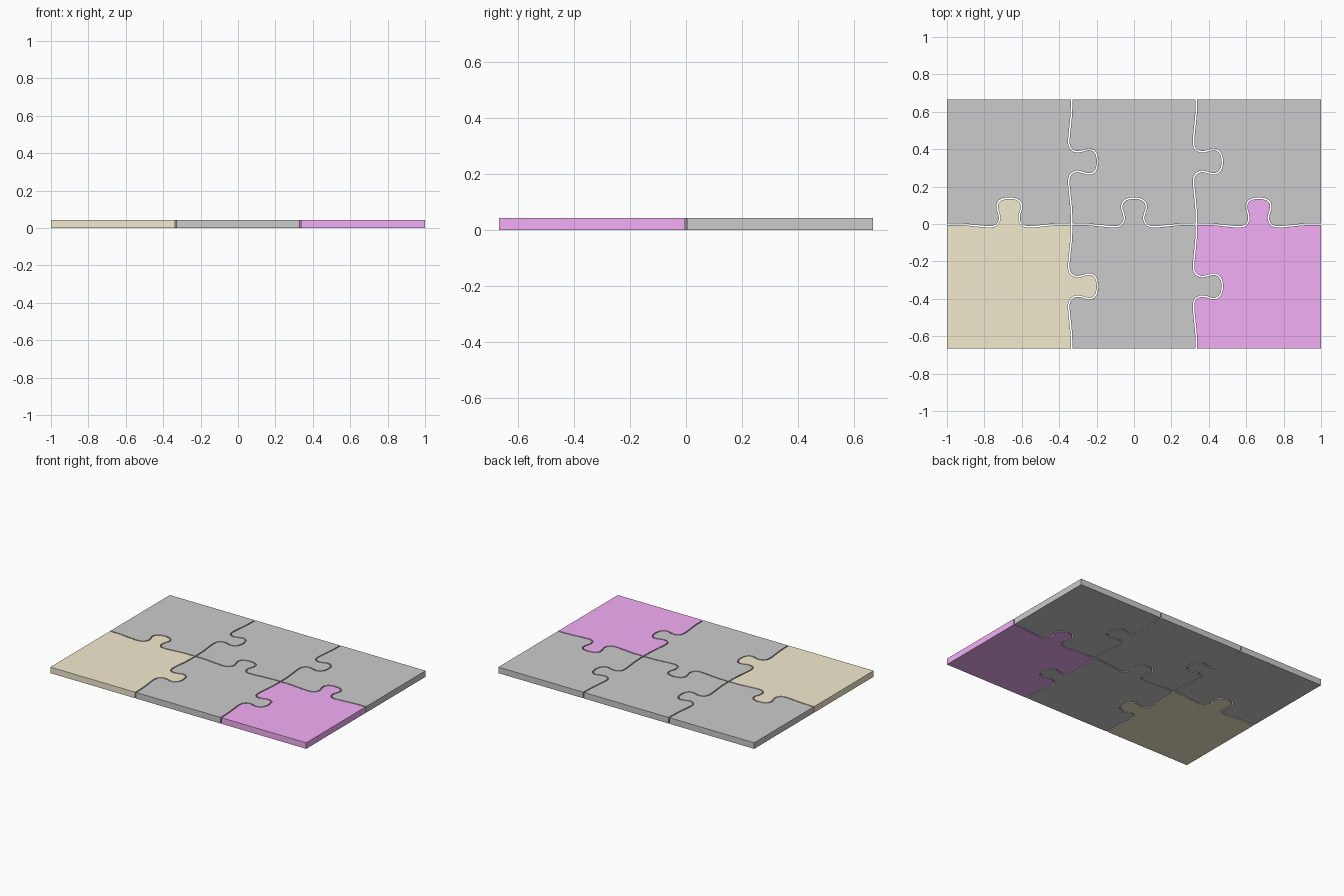
import bpy, bmesh
from mathutils import Vector

if "Cube" in bpy.data.objects:
    bpy.data.objects.remove(bpy.data.objects["Cube"])

CELL = 2 / 3          # piece size
THICK = 0.043
GAP = 0.004           # inset of each inner edge

# Half of the interlocking edge: (distance along from the middle, height)
HALF = [(-0.3333, 0), (-0.25, -0.002), (-0.17, -0.010), (-0.11, -0.015),
        (-0.078, -0.010), (-0.060, 0.006), (-0.052, 0.030), (-0.057, 0.058),
        (-0.065, 0.085), (-0.061, 0.112), (-0.040, 0.131), (0, 0.139)]
POINTS = [Vector(p) for p in HALF + [(-x, y) for x, y in HALF[-2::-1]]]


def smooth(pts, steps=5):
    """Catmull-Rom curve through the points."""
    out = []
    for i in range(len(pts) - 1):
        a, b, c, d = pts[max(i - 1, 0)], pts[i], pts[i + 1], pts[min(i + 2, len(pts) - 1)]
        for k in range(steps):
            t = k / steps
            out.append(0.5 * (2 * b + (c - a) * t + (2 * a - 5 * b + 4 * c - d) * t * t
                              + (3 * b - a - 3 * c + d) * t ** 3))
    return out + [pts[-1].copy()]


CURVE = smooth(POINTS)


def horizontal(cx, y):
    return [Vector((cx + p.x, y + p.y)) for p in CURVE]


def vertical(x, cy):
    return [Vector((x + p.y, cy + p.x)) for p in CURVE]


def outline(col, row):
    """Counter-clockwise outline, with inner edges pulled in by the gap."""
    x0, y0 = -1 + col * CELL, -CELL + row * CELL
    x1, y1 = x0 + CELL, y0 + CELL
    cx, cy = x0 + CELL / 2, y0 + CELL / 2
    a, b, c, d = Vector((x0, y0)), Vector((x1, y0)), Vector((x1, y1)), Vector((x0, y1))
    sides = [(row == 1, horizontal(cx, y0), [a, b]),
             (col < 2, vertical(x1, cy), [b, c]),
             (row == 0, horizontal(cx, y1)[::-1], [c, d]),
             (col > 0, vertical(x0, cy)[::-1], [d, a])]
    pts, inset = [], []
    for inner, curve, straight in sides:
        seg = (curve if inner else straight)[:-1]
        pts += seg
        inset += [GAP if inner else 0] * len(seg)
    n, result = len(pts), []
    for i in range(n):
        e1 = (pts[i] - pts[i - 1]).normalized()
        e2 = (pts[(i + 1) % n] - pts[i]).normalized()
        n1, n2 = Vector((-e1.y, e1.x)), Vector((-e2.y, e2.x))
        d1, d2 = inset[i - 1], inset[i]
        det = n1.x * n2.y - n1.y * n2.x
        if abs(det) < 0.05:
            off = n1 * (d1 + d2) / 2
        else:
            off = Vector((d1 * n2.y - d2 * n1.y, n1.x * d2 - n2.x * d1)) / det
        result.append(pts[i] + off)
    return result


def piece(name, col, row, mat=None):
    bm = bmesh.new()
    base = bm.faces.new([bm.verts.new((p.x, p.y, 0)) for p in outline(col, row)])
    ext = bmesh.ops.extrude_face_region(bm, geom=[base], use_keep_orig=True)
    top = [v for v in ext["geom"] if isinstance(v, bmesh.types.BMVert)]
    bmesh.ops.translate(bm, verts=top, vec=(0, 0, THICK))
    bmesh.ops.recalc_face_normals(bm, faces=bm.faces)
    mesh = bpy.data.meshes.new(name)
    bm.to_mesh(mesh)
    bm.free()
    obj = bpy.data.objects.new(name, mesh)
    bpy.context.collection.objects.link(obj)
    if mat:
        mesh.materials.append(mat)
    bpy.ops.object.select_all(action='DESELECT')
    obj.select_set(True)
    bpy.context.view_layer.objects.active = obj
    bpy.ops.object.shade_smooth_by_angle()


def material(name, rgb):
    m = bpy.data.materials.new(name)
    m.diffuse_color = (*rgb, 1)
    m.use_nodes = True
    m.node_tree.nodes["Principled BSDF"].inputs["Base Color"].default_value = m.diffuse_color
    return m


# Six puzzle pieces, two of them coloured
colours = {(0, 0): material("sand", (0.90, 0.83, 0.62)),
           (2, 0): material("magenta", (0.90, 0.43, 0.92))}
for row, rname in enumerate(("front", "back")):
    for col, cname in enumerate(("left", "middle", "right")):
        piece(f"puzzle_piece_{rname}_{cname}", col, row, colours.get((col, row)))
